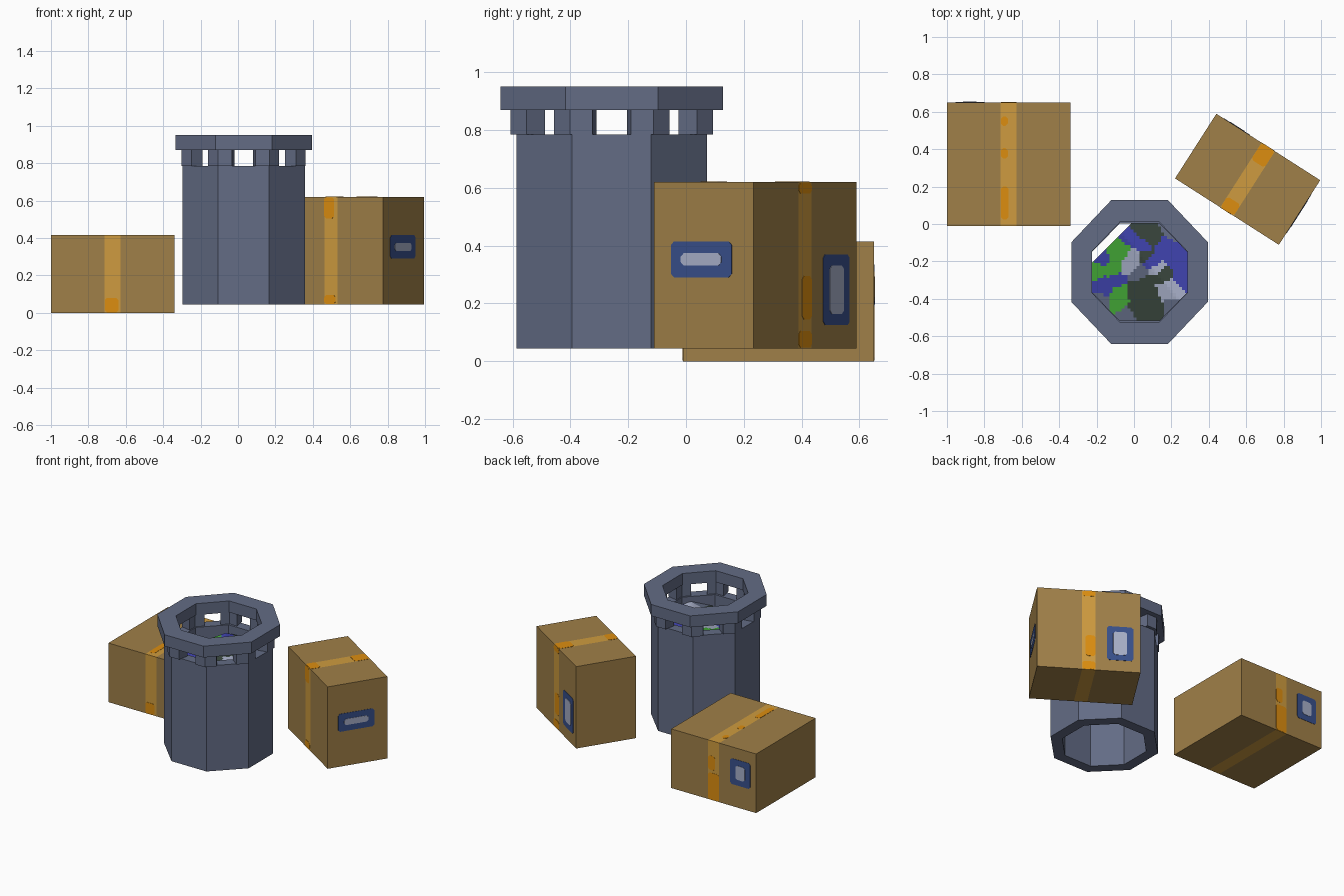
import bpy, bmesh, math
from mathutils import Vector

if "Cube" in bpy.data.objects:
    bpy.data.objects.remove(bpy.data.objects["Cube"], do_unlink=True)


def material(name, r, g, b):
    m = bpy.data.materials.new(name)
    m.use_nodes = True
    m.diffuse_color = (r, g, b, 1)
    bsdf = m.node_tree.nodes["Principled BSDF"]
    bsdf.inputs["Base Color"].default_value = (r, g, b, 1)
    bsdf.inputs["Roughness"].default_value = 0.9
    return m


CARD = material("cardboard", 0.35, 0.215, 0.065)
TAPE = material("tan tape", 0.62, 0.33, 0.05)
WORN = material("orange worn tape", 0.72, 0.27, 0.005)
METAL = material("slate metal", 0.125, 0.15, 0.235)
BLUE = material("label blue", 0.04, 0.08, 0.26)
PALE = material("pale grey", 0.39, 0.43, 0.58)
GREEN = material("rubbish green", 0.06, 0.42, 0.04)
VIOLET = material("rubbish violet", 0.05, 0.055, 0.42)
DARK = material("rubbish dark green", 0.04, 0.06, 0.045)


def finish(name, bm, mats):
    bmesh.ops.recalc_face_normals(bm, faces=bm.faces)
    me = bpy.data.meshes.new(name)
    bm.to_mesh(me)
    bm.free()
    for m in mats:
        me.materials.append(m)
    ob = bpy.data.objects.new(name, me)
    bpy.context.collection.objects.link(ob)
    return ob


def prism(name, base, top, mat):
    """Closed solid between two matching outlines."""
    bm = bmesh.new()
    a = [bm.verts.new(p) for p in base]
    b = [bm.verts.new(p) for p in top]
    n = len(a)
    bm.faces.new(a[::-1])
    bm.faces.new(b)
    for i in range(n):
        j = (i + 1) % n
        bm.faces.new((a[i], a[j], b[j], b[i]))
    return finish(name, bm, [mat])


# ---------- rubbish bin ----------
CX, CY = 0.03, -0.257


def octagon(ax, ay):
    k = 1 / math.cos(math.pi / 8)
    return [Vector((CX + ax * k * math.cos(math.radians(22.5 + 45 * i)),
                    CY + ay * k * math.sin(math.radians(22.5 + 45 * i)), 0))
            for i in range(8)]


def ring(name, outer, inner, z0, z1):
    """Octagonal tube, open through the middle."""
    bm = bmesh.new()
    loops = [[bm.verts.new((p.x, p.y, z)) for p in octagon(*size)]
             for size, z in ((outer, z0), (outer, z1), (inner, z1), (inner, z0))]
    for k in range(4):
        a, b = loops[k], loops[(k + 1) % 4]
        for i in range(8):
            j = (i + 1) % 8
            bm.faces.new((a[i], a[j], b[j], b[i]))
    return finish(name, bm, [METAL])


ring("bin_body", (0.328, 0.33), (0.255, 0.26), 0.045, 0.785)
ring("bin_rim", (0.365, 0.385), (0.255, 0.267), 0.87, 0.95)

# Bent posts at the eight corners leave slots under the rim
out, inn = octagon(0.332, 0.35), octagon(0.262, 0.275)
for i in range(8):
    def bend(pts):
        p = pts[i]
        return [p.lerp(pts[i - 1], 0.27), p, p.lerp(pts[(i + 1) % 8], 0.27)]
    plan = bend(out) + bend(inn)[::-1]
    prism(f"bin_post_{i + 1}", [(p.x, p.y, 0.785) for p in plan],
          [(p.x, p.y, 0.87) for p in plan], METAL)

# Heap of rubbish: creased sheet, coloured by the nearest seed
SEEDS = [(0, -.10, -.17), (0, -.06, -.14), (0, -.20, -.24), (0, -.12, -.24), (0, -.10, -.42), (0, -.08, -.37),
         (1, -.17, -.19), (1, -.10, -.31), (1, -.01, -.08), (1, .10, -.21), (1, .20, -.17),
         (1, .16, -.12), (1, .25, -.30), (1, .05, -.12), (1, -.15, -.33), (1, .26, -.22),
         (2, .04, -.04), (2, .10, -.07), (2, .03, -.45), (2, .07, -.31), (2, .11, -.45),
         (2, .02, -.36), (2, .15, -.27), (2, .10, -.38), (2, .06, -.17),
         (3, -.02, -.22), (3, .00, -.17), (3, .16, -.36), (3, .21, -.34), (3, .12, -.24),
         (4, .20, -.03), (4, .20, -.45), (4, -.17, -.43), (4, .03, -.26), (4, -.05, -.50)]
bm = bmesh.new()
bmesh.ops.create_grid(bm, x_segments=34, y_segments=34, size=0.275)
bmesh.ops.translate(bm, verts=bm.verts, vec=(CX, CY, 0))
cuts = [(45 * i, 0.265) for i in range(8)] + [(135, 0.215)]
for ang, dist in cuts:
    n = Vector((math.cos(math.radians(ang)), math.sin(math.radians(ang)), 0))
    bmesh.ops.bisect_plane(bm, geom=bm.verts[:] + bm.edges[:] + bm.faces[:],
                           plane_co=Vector((CX, CY, 0)) + n * dist, plane_no=n,
                           clear_outer=True)
for f in bm.faces:
    c = f.calc_center_median()
    f.material_index = min(SEEDS, key=lambda s: (s[1] - c.x) ** 2 + (s[2] - c.y) ** 2)[0]
for v in bm.verts:
    d = 0.76 * (v.co.x + 0.075) + 0.65 * (v.co.y + 0.03)
    v.co.z = 0.75 - 0.3 * abs(d)
finish("rubbish_heap", bm, [GREEN, VIOLET, DARK, PALE, METAL])


# ---------- taped boxes ----------
def carton(name, size, loc, turn, tape=0.0425):
    """Box with a tape band around its middle; local origin at base centre."""
    bm = bmesh.new()
    bmesh.ops.create_cube(bm, size=1)
    for v in bm.verts:
        v.co = Vector((v.co.x * size[0], v.co.y * size[1], (v.co.z + 0.5) * size[2]))
    for x in (-tape, tape):
        bmesh.ops.bisect_plane(bm, geom=bm.verts[:] + bm.edges[:] + bm.faces[:],
                               plane_co=(x, 0, 0), plane_no=(1, 0, 0))
    for f in bm.faces:
        f.material_index = int(abs(f.calc_center_median().x) < tape)
    ob = finish(name, bm, [CARD, TAPE])
    ob.location = loc
    ob.rotation_euler.z = turn
    return ob, size


def plate(name, box, side, a0, a1, b0, b1, mat, lift=0.002, bevel=0.012):
    """Thin plate with clipped corners on one side of a carton."""
    ob, (sx, sy, sz) = box
    c = min(bevel, (a1 - a0) / 3, (b1 - b0) / 3)
    flat = [(a0 + c, b0), (a1 - c, b0), (a1, b0 + c), (a1, b1 - c),
            (a1 - c, b1), (a0 + c, b1), (a0, b1 - c), (a0, b0 + c)]
    place = {"top": lambda a, b, h: (a, b, sz + h),
             "front": lambda a, b, h: (a, -sy / 2 - h, b),
             "back": lambda a, b, h: (a, sy / 2 + h, b),
             "end": lambda a, b, h: (sx / 2 + h, a, b)}[side]
    p = prism(name, [place(a, b, -0.001) for a, b in flat],
              [place(a, b, lift) for a, b in flat], mat)
    p.location, p.rotation_euler = ob.location, ob.rotation_euler


def label(name, box, side, a0, a1, b0, b1, m):
    plate(name + "_backing", box, side, a0, a1, b0, b1, BLUE)
    plate(name + "_panel", box, side, a0 + m, a1 - m, b0 + m, b1 - m, PALE, 0.004)


low = carton("low_box", (0.66, 0.66, 0.415), (-0.67, 0.32, 0), 0)
label("low_box_label", low, "back", -0.285, -0.13, 0.155, 0.335, 0.041)

tall = carton("tall_box", (0.659, 0.41, 0.575), (0.6075, 0.239, 0.045), math.radians(-32.6))
label("tall_box_end_label", tall, "end", -0.133, 0.115, 0.245, 0.37, 0.041)
label("tall_box_back_label", tall, "back", -0.283, -0.116, 0.08, 0.325, 0.039)

# Worn patches on the tape
PATCHES = [(low, "top", -0.042, -0.005, 0.205, 0.255), (low, "top", -0.042, -0.005, 0.03, 0.085),
           (low, "top", -0.042, 0.0, -0.295, -0.12), (low, "front", -0.042, 0.03, 0.002, 0.08),
           (low, "back", -0.042, 0.042, 0.002, 0.19), (low, "back", -0.01, 0.042, 0.21, 0.31),
           (tall, "top", -0.042, 0.042, 0.1, 0.204), (tall, "top", -0.042, 0.042, -0.204, -0.135),
           (tall, "front", -0.042, 0.02, 0.46, 0.573), (tall, "front", -0.042, 0.03, 0.002, 0.05),
           (tall, "back", -0.042, 0.042, 0.535, 0.573), (tall, "back", -0.042, 0.02, 0.1, 0.25),
           (tall, "back", -0.042, 0.042, 0.002, 0.06)]
for i, (box, *spec) in enumerate(PATCHES):
    plate(f"worn_tape_{i + 1}", box, *spec, WORN, 0.0015)
